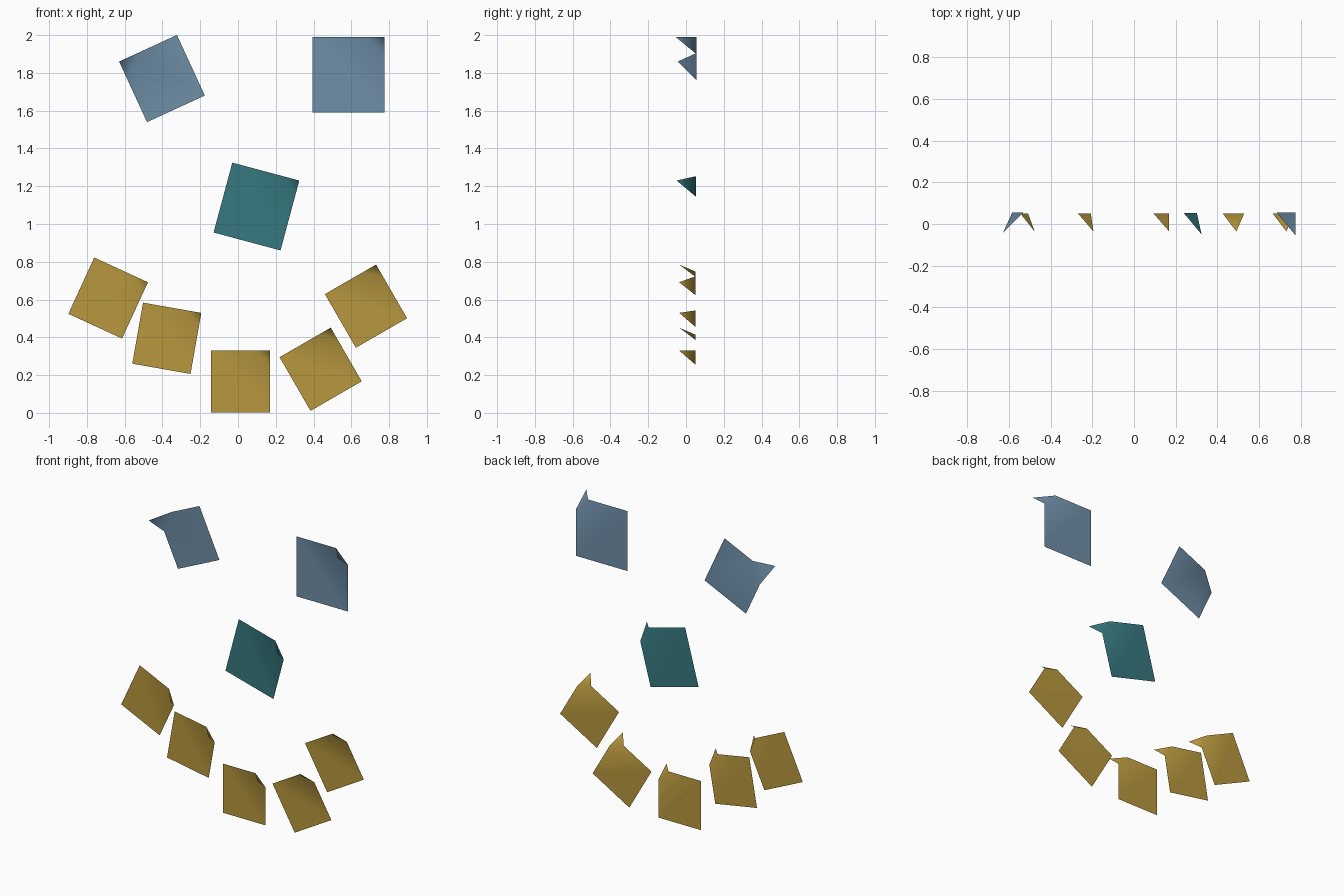
import bpy
import bmesh
import math
from mathutils import Matrix

if "Cube" in bpy.data.objects:
    bpy.data.objects.remove(bpy.data.objects["Cube"])


def material(name, rgb):
    """Flat colour from 0-255 sRGB, stored as linear."""
    lin = [((c / 255 + 0.055) / 1.055) ** 2.4 for c in rgb]
    m = bpy.data.materials.new(name)
    m.diffuse_color = (*lin, 1.0)
    m.use_nodes = True
    m.node_tree.nodes["Principled BSDF"].inputs["Base Color"].default_value = m.diffuse_color
    return m


yellow = material("mustard paper", (184, 152, 62))
teal = material("teal paper", (54, 121, 128))
blue = material("slate blue paper", (111, 143, 168))


def note(name, mat, cx, cz, w, h, angle, fold, back, tip, side=1):
    """Thin paper square whose upper corner (right: side=1, left: -1) lifts forward."""
    bm = bmesh.new()
    x, z = w / 2, h / 2
    pts = [(-x, 0, -z), (x, 0, -z), (x, 0, z - fold), (x - fold, 0, z), (-x, 0, z)]
    v = [bm.verts.new((px * side, py, pz)) for px, py, pz in pts]
    corner = bm.verts.new((x * side, tip - back, z))
    for loop in (v, [v[2], corner, v[3]]):
        face = bm.faces.new(loop if side > 0 else loop[::-1])
        face.smooth = True
    bm.transform(Matrix.Translation((cx, back, cz))
                 @ Matrix.Rotation(-math.radians(angle), 4, 'Y'))
    mesh = bpy.data.meshes.new(name)
    bm.to_mesh(mesh)
    bm.free()
    mesh.materials.append(mat)
    ob = bpy.data.objects.new(name, mesh)
    bpy.context.collection.objects.link(ob)


# Curved row of notes forming the mouth
row = [(-0.6875, 0.608, -24.7), (-0.377, 0.395, -10.0), (0.0125, 0.166, 0),
       (0.4375, 0.231, 30), (0.6775, 0.565, 30)]
for i, (cx, cz, a) in enumerate(row):
    note(f"mouth_note_{i + 1}", yellow, cx, cz, 0.313, 0.328, a, 0.075, 0.05, -0.036)

# Nose and eyes
note("nose_note", teal, 0.0975, 1.0925, 0.367, 0.383, -15, 0.088, 0.052, -0.05)
note("right_eye_note", blue, 0.585, 1.79, 0.38, 0.40, 0, 0.09, 0.055, -0.055)
note("left_eye_note", blue, -0.4025, 1.77, 0.337, 0.353, 24.7, 0.108, 0.055, -0.043, side=-1)
